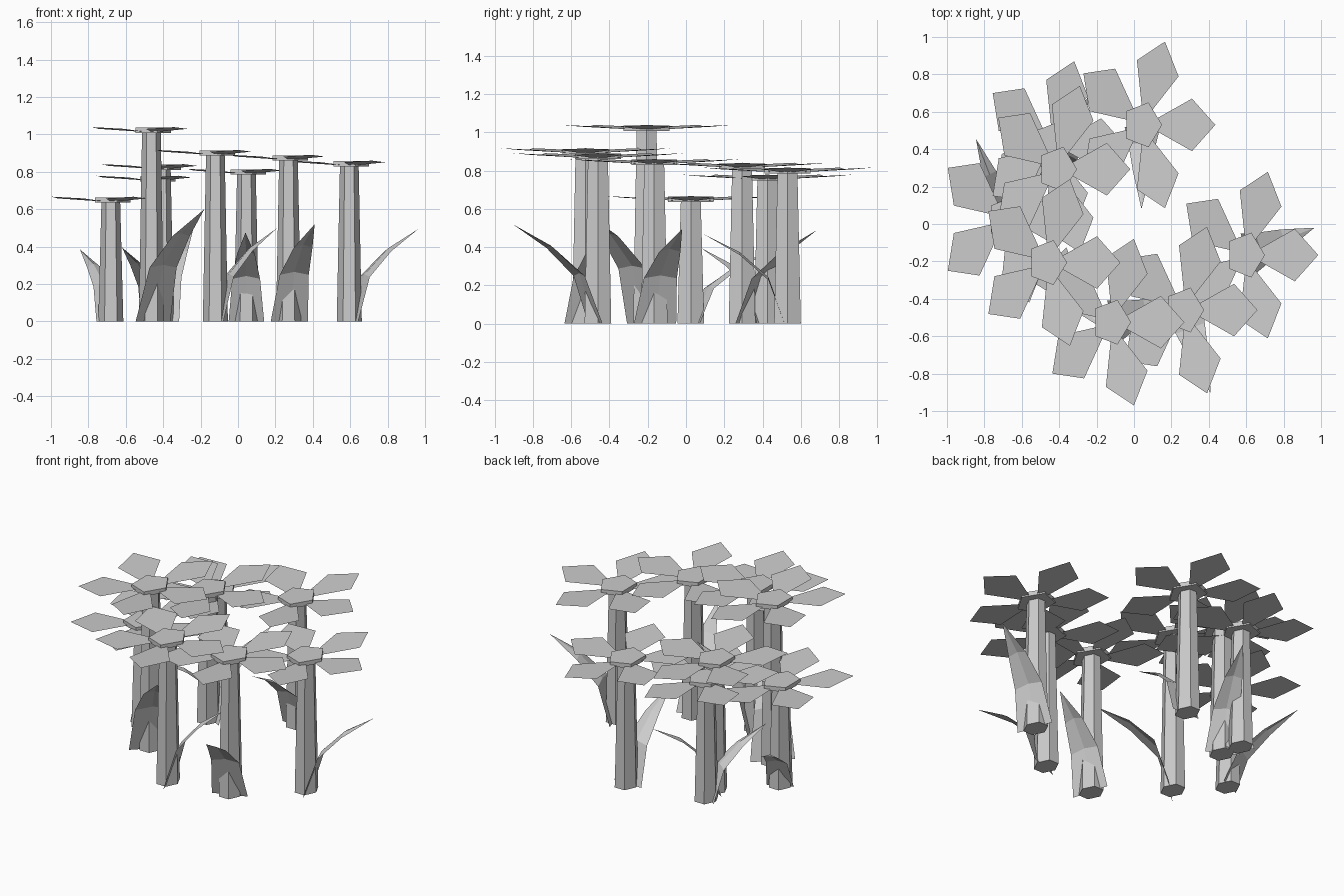
import bpy
import math
from mathutils import Vector

if "Cube" in bpy.data.objects:
    bpy.data.objects.remove(bpy.data.objects["Cube"])

YS = 1.2  # flowers are stretched along y

grey = bpy.data.materials.new("plain_grey")
grey.diffuse_color = (0.6, 0.6, 0.6, 1)
grey.use_nodes = True
grey.node_tree.nodes["Principled BSDF"].inputs["Base Color"].default_value = grey.diffuse_color


def make(name, verts, faces):
    me = bpy.data.meshes.new(name)
    me.from_pydata(verts, [], faces)
    me.materials.append(grey)
    ob = bpy.data.objects.new(name, me)
    bpy.context.collection.objects.link(ob)
    return ob


def prism(name, x, y, sides, z0, r0, z1, r1):
    """Closed tapering prism with a corner pointing along +x."""
    verts = []
    for z, r in ((z0, r0), (z1, r1)):
        for i in range(sides):
            a = 2 * math.pi * i / sides
            verts.append((x + r * math.cos(a), y + r * math.sin(a) * YS, z))
    faces = [(i, (i + 1) % sides, sides + (i + 1) % sides, sides + i)
             for i in range(sides)]
    faces.append(tuple(reversed(range(sides))))
    faces.append(tuple(range(sides, 2 * sides)))
    return make(name, verts, faces)


def petals(name, x, y, top):
    """Five thin, slightly raised petals around the flower head."""
    outline = [(0.08, -0.03), (0.265, -0.117), (0.39, 0), (0.265, 0.117), (0.08, 0.03)]
    verts, faces = [], []
    for i in range(5):
        c, s = math.cos(i * math.tau / 5), math.sin(i * math.tau / 5)
        for u, v in outline:
            z = top - 0.02 + 0.023 * (u - 0.08) / 0.31
            verts.append((x + u * c - v * s, y + (u * s + v * c) * YS, z))
        faces.append(tuple(range(5 * i, 5 * i + 5)))
    return make(name, verts, faces)


def leaf(name, x, y, tip):
    """Folded blade that grows from the stem foot and bends outward."""
    out = Vector((tip[0] - x, tip[1] - y, 0))
    side = Vector((-out.y, out.x, 0)).normalized()
    side.y *= YS
    k = tip[2] / 0.5
    rows = [(0.03, 0, 0.10), (0.22, 0.48, 0.078), (0.56, 0.76, 0.05)]
    verts = []
    for f, h, w in rows:
        p = Vector((x, y, 0)) + out * f + Vector((0, 0, tip[2] * h))
        fold = Vector((0, 0, 0.015 if h else 0))
        verts += [p - side * w * k, p + fold, p + side * w * k]
    verts.append(Vector(tip))
    faces = []
    for r in (0, 3):
        for j in (r, r + 1):
            faces.append((j, j + 1, j + 4, j + 3))
    faces += [(6, 7, 9), (7, 8, 9)]
    return make(name, verts, faces)


# x, y, head height, leaf tip
flowers = [
    (0.045, 0.53, 0.813, (0.04, 0.08, 0.475)),
    (-0.41, 0.293, 0.838, (-0.24, 0.685, 0.49)),
    (-0.463, -0.206, 1.036, (-0.18, -0.55, 0.60)),
    (-0.121, -0.525, 0.914, (0.21, -0.41, 0.50)),
    (0.27, -0.46, 0.888, (0.41, -0.905, 0.52)),
    (0.595, -0.166, 0.857, (0.965, -0.02, 0.495)),
    (-0.68, 0.025, 0.664, (-0.845, 0.455, 0.385)),
    (-0.44, 0.425, 0.776, (-0.62, 0.08, 0.395)),
]

for n, (x, y, top, tip) in enumerate(flowers, 1):
    prism(f"stem_{n}", x, y, 6, 0, 0.067, top - 0.02, 0.05)
    prism(f"flower_head_{n}", x, y, 5, top - 0.028, 0.105, top, 0.105)
    petals(f"petals_{n}", x, y, top)
    leaf(f"leaf_{n}", x, y, tip)
